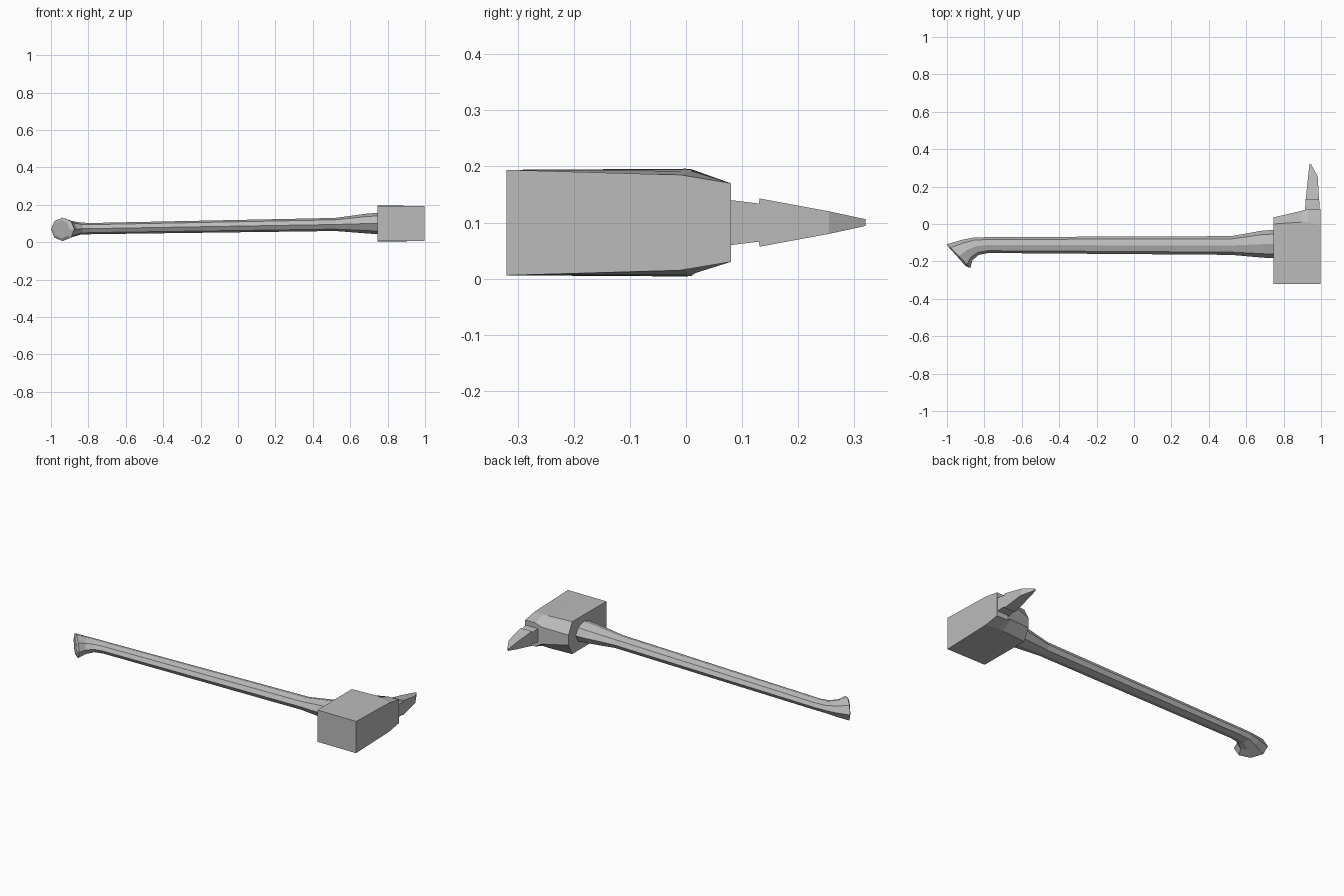
import bpy, bmesh, math
from mathutils import Vector

if "Cube" in bpy.data.objects:
    bpy.data.objects.remove(bpy.data.objects["Cube"])

gray = bpy.data.materials.new("plain_gray")
gray.use_nodes = True
gray.diffuse_color = (0.5, 0.5, 0.5, 1)
gray.node_tree.nodes["Principled BSDF"].inputs["Base Color"].default_value = gray.diffuse_color


def loft(name, rings):
    """Skin a closed solid through rings of equal point count."""
    bm = bmesh.new()
    loops = [[bm.verts.new(p) for p in ring] for ring in rings]
    n = len(loops[0])
    for a, b in zip(loops, loops[1:]):
        for i in range(n):
            j = (i + 1) % n
            bm.faces.new((a[i], a[j], b[j], b[i]))
    bm.faces.new(loops[0])
    bm.faces.new(loops[-1])
    bmesh.ops.recalc_face_normals(bm, faces=bm.faces)
    mesh = bpy.data.meshes.new(name)
    bm.to_mesh(mesh)
    bm.free()
    mesh.materials.append(gray)
    obj = bpy.data.objects.new(name, mesh)
    bpy.context.collection.objects.link(obj)
    return obj


def oval(back, front, low, high, sides=8):
    """Upright oval ring between two plan points."""
    a, b = Vector((*back, 0)), Vector((*front, 0))
    mid, half = (a + b) / 2, (a - b) / 2
    up = Vector((0, 0, (high - low) / 2))
    mid.z = (low + high) / 2
    turns = [2 * math.pi * i / sides for i in range(sides)]
    return [mid + half * math.cos(t) + up * math.sin(t) for t in turns]


# Handle: flared neck, slim shaft, hooked knob
loft("handle", [
    oval((0.78, -0.03), (0.78, -0.185), 0.04, 0.16),
    oval((0.69, -0.035), (0.69, -0.18), 0.047, 0.153),
    oval((0.52, -0.065), (0.52, -0.165), 0.06, 0.13),
    oval((-0.78, -0.07), (-0.78, -0.155), 0.043, 0.103),
    oval((-0.86, -0.073), (-0.83, -0.165), 0.04, 0.105),
    oval((-0.92, -0.085), (-0.865, -0.195), 0.025, 0.115),
    oval((-1.0, -0.108), (-0.875, -0.235), 0.006, 0.132),
    oval((-0.985, -0.13), (-0.9, -0.225), 0.02, 0.118),
])


# Hammer head: block whose back comes to a blunt ridge
def head_ring(x, y_edge, z_edge, y_back, z_back):
    half = [(-0.32, 0.094), (y_edge, z_edge), (y_back, z_back)]
    return ([(x, y, 0.1 + z) for y, z in half]
            + [(x, y, 0.1 - z) for y, z in reversed(half)])


loft("hammer_head", [
    head_ring(0.745, 0.0, 0.096, 0.035, 0.03),
    head_ring(0.895, 0.01, 0.095, 0.07, 0.05),
    head_ring(0.93, 0.01, 0.092, 0.08, 0.07),
    head_ring(0.997, -0.01, 0.085, 0.08, 0.07),
])


# Spike: stepped neck, then a flat tapering point
def spike_ring(y, x_left, x_right, half_height):
    return [(x, y, 0.1 + z) for x, z in (
        (x_left, -half_height), (x_right, -half_height),
        (x_right, half_height), (x_left, half_height))]


loft("spike", [
    spike_ring(0.05, 0.92, 0.995, 0.042),
    spike_ring(0.08, 0.915, 0.993, 0.04),
    spike_ring(0.13, 0.918, 0.99, 0.034),
    spike_ring(0.131, 0.918, 0.99, 0.043),
    spike_ring(0.255, 0.931, 0.982, 0.02),
    spike_ring(0.32, 0.938, 0.946, 0.006),
])
